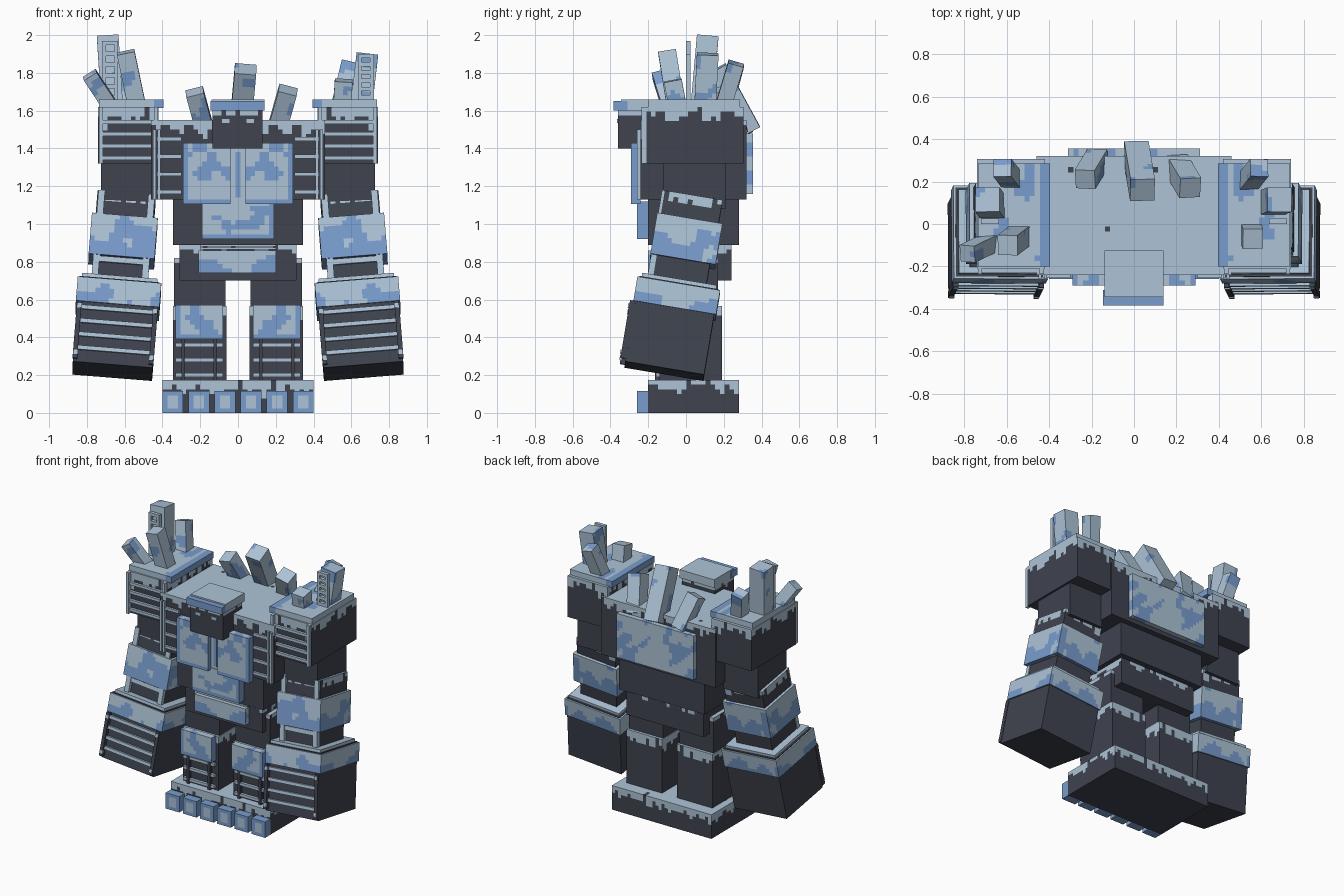
import bpy, bmesh
from mathutils import Matrix, Vector, noise

cube = bpy.data.objects.get("Cube")
if cube:
    bpy.data.objects.remove(cube)

DARK, LIGHT, BLUE = range(3)
CELL = 0.025


def material(name, rgb):
    m = bpy.data.materials.new(name)
    m.use_nodes = True
    m.diffuse_color = (*rgb, 1)
    m.node_tree.nodes["Principled BSDF"].inputs["Base Color"].default_value = (*rgb, 1)
    return m


MATS = [material("dark stone", (0.05, 0.057, 0.078)),
        material("pale snow", (0.42, 0.55, 0.68)),
        material("blue ice", (0.19, 0.335, 0.61))]


def part(name, boxes, rule, frame=None, side=1):
    """Boxes (lo, hi) in one mesh; rule is a colour or a function of face centre."""
    bm = bmesh.new()
    for lo, hi in boxes:
        lo, hi = Vector(lo), Vector(hi)
        size, mid = hi - lo, (lo + hi) / 2
        mid.x *= side
        piece = bmesh.new()
        bmesh.ops.create_cube(piece, size=1, matrix=Matrix.Translation(mid) @ Matrix.Diagonal((*size, 1)))
        if callable(rule):
            for axis in range(3):
                n = max(1, round(size[axis] / CELL))
                normal = Vector((0, 0, 0))
                normal[axis] = 1
                for i in range(1, n):
                    point = mid + normal * size[axis] * (i / n - 0.5)
                    bmesh.ops.bisect_plane(piece, geom=piece.verts[:] + piece.edges[:] + piece.faces[:],
                                           plane_co=point, plane_no=normal)
        for f in piece.faces:
            c = f.calc_center_median()
            c.x *= side
            f.material_index = rule(c) if callable(rule) else rule
        tmp = bpy.data.meshes.new("tmp")
        piece.to_mesh(tmp)
        piece.free()
        bm.from_mesh(tmp)
        bpy.data.meshes.remove(tmp)
    mesh = bpy.data.meshes.new(name)
    bm.to_mesh(mesh)
    bm.free()
    for m in MATS:
        mesh.materials.append(m)
    ob = bpy.data.objects.new(name, mesh)
    if frame is not None:
        ob.matrix_world = frame
    bpy.context.collection.objects.link(ob)
    return ob


def drips(top, depth):
    """Snow hanging down from height top over dark stone."""
    def rule(c):
        wave = noise.noise(Vector((c.x * 23 + 3.3, c.y * 23 + 1.7, top * 5)))
        return LIGHT if c.z > top - depth * (0.7 + 1.1 * wave) else DARK
    return rule


def patches(limit=0.12, scale=11, fade=None):
    """Snow with ice blotches; fade = (height, strength) turns lower areas icy."""
    def rule(c):
        v = noise.noise(c * scale + Vector((0.4, 0.7, 0.2)))
        if fade:
            v += (fade[0] - c.z) * fade[1]
        return BLUE if v > limit else LIGHT
    return rule


def plate(lo, hi, limit=0.12, rim=0.02):
    """Blotched plate with icy sides and a thin icy rim on two edges."""
    inner = patches(limit)

    def rule(c):
        edge = c.x > hi[0] - rim or c.x < lo[0] + 0.003 or c.z < lo[2] + rim
        return BLUE if edge else inner(c)
    return rule


def bars(x0, x1, y0, y1, z0, z1, count, thick=0.02):
    step = (z1 - z0 - thick) / (count - 1)
    return [((x0, y0, z0 + i * step), (x1, y1, z0 + i * step + thick)) for i in range(count)]


def rails(x0, x1, y0, y1, z0, z1, thick=0.02):
    return [((x0, y0, z0), (x0 + thick, y1, z1)), ((x1 - thick, y0, z0), (x1, y1, z1))]


def slab(name, lo, hi, rule, frame=None, side=1):
    return part(name, [(lo, hi)], rule, frame, side)


# Base and toes
slab("base", (-0.4, -0.2, 0), (0.4, 0.28, 0.175), drips(0.175, 0.07))
for i in range(6):
    x = -0.345 + i * 0.138
    lo, hi = (x - 0.055, -0.26, 0), (x + 0.055, -0.2, 0.115)
    slab("toe", lo, hi, lambda c, x=x: LIGHT if abs(c.x - x + 0.01) < 0.025 and 0.03 < c.z < 0.1 else BLUE)

# Torso
slab("pelvis", (-0.31, -0.16, 0.7), (0.31, 0.24, 0.89), drips(0.89, 0.04))
lo, hi = (-0.21, -0.2, 0.74), (0.2, -0.16, 0.86)
slab("belt_plate", lo, hi, patches(0.1, 9, (0.78, 6)))
part("waist_bars", bars(-0.2, 0.2, -0.18, -0.16, 0.865, 0.89, 2, 0.01), LIGHT)
slab("abdomen", (-0.345, -0.2, 0.89), (0.345, 0.28, 1.13), DARK)
lo, hi = (-0.19, -0.26, 0.92), (0.19, -0.2, 1.12)
slab("stomach_plate", lo, hi, plate(lo, hi, 0.15))
slab("chest", (-0.46, -0.24, 1.13), (0.46, 0.32, 1.55), drips(1.55, 0.07))
slab("breastbone", (-0.04, -0.255, 1.12), (0.04, -0.24, 1.42), LIGHT)
slab("breastbone_groove", (-0.012, -0.262, 1.14), (0.012, -0.255, 1.38), BLUE)
lo, hi = (-0.31, 0.32, 1.16), (0.31, 0.355, 1.48)
streaks = lambda c: BLUE if noise.noise(Vector(((c.x + c.z) * 11, (c.z - c.x) * 4, 0.6))) > 0.12 else LIGHT
slab("back_plate", lo, hi, streaks)

# Head
slab("head", (-0.135, -0.36, 1.4), (0.13, -0.14, 1.6), drips(1.6, 0.03))
slab("brow", (-0.145, -0.385, 1.6), (0.14, -0.31, 1.65), BLUE)
slab("head_snow", (-0.14, -0.345, 1.6), (0.14, -0.125, 1.66), LIGHT)

for s in (1, -1):
    tag = "left_" if s == 1 else "right_"
    add = lambda name, boxes, rule, frame=None: part(tag + name, boxes, rule, frame, s)

    add("eye", [((0.045, -0.366, 1.535), (0.085, -0.36, 1.555))], LIGHT)

    # Chest armour
    lo, hi = (0.04, -0.29, 1.105), (0.29, -0.24, 1.43)
    add("chest_plate", [(lo, hi)], plate(lo, hi, 0.14))
    add("chest_grille", bars(0.3, 0.43, -0.255, -0.24, 1.16, 1.46, 4)
        + rails(0.41, 0.45, -0.26, -0.24, 1.13, 1.5, 0.015), LIGHT)

    # Leg
    add("thigh", [((0.065, -0.12, 0.56), (0.34, 0.17, 0.82))], drips(0.82, 0.03))
    add("shin", [((0.06, -0.14, 0.175), (0.345, 0.19, 0.565))], drips(0.565, 0.07))
    lo, hi = (0.08, -0.19, 0.39), (0.33, -0.14, 0.57)
    add("knee_plate", [(lo, hi)], plate(lo, hi, 0.08))
    add("shin_grille", bars(0.08, 0.33, -0.16, -0.14, 0.19, 0.37, 3), LIGHT)
    add("shin_rails", rails(0.11, 0.3, -0.165, -0.14, 0.175, 0.39), DARK)

    # Shoulder
    add("shoulder", [((0.42, -0.21, 1.32), (0.74, 0.305, 1.62))], drips(1.62, 0.08))
    lo, hi = (0.395, -0.2, 1.615), (0.735, 0.285, 1.66)
    edge = lambda c: BLUE if c.x < 0.44 or (c.z > 1.65 and noise.noise(c * 9) > 0.3) else LIGHT
    add("shoulder_snow", [(lo, hi)], edge)
    add("shoulder_grille", bars(0.44, 0.72, -0.228, -0.21, 1.34, 1.55, 4)
        + rails(0.425, 0.735, -0.235, -0.21, 1.32, 1.62), LIGHT)
    add("upper_arm", [((0.45, -0.12, 1.08), (0.725, 0.21, 1.32))], DARK)

    # Forearm and fist share one tilted frame, hanging below the elbow
    up = Vector((-0.075 * s, 0.155, 0.92))
    arm = Matrix.Translation((0.59 * s, 0.04, 1.14)) @ Vector((0, 0, 1)).rotation_difference(up).to_matrix().to_4x4()
    box = lambda r, z0, z1: [((-r, -r, z0), (r, r, z1))]
    add("forearm", box(0.145, -0.5, -0.01), DARK, arm)
    add("elbow_snow", box(0.155, -0.13, 0), drips(0, 0.06), arm)
    add("forearm_band", box(0.175, -0.345, -0.125), patches(0.15, 9, (-0.21, 4)), arm)
    add("forearm_rails", rails(-0.15, 0.15, -0.17, -0.14, -0.49, 0, 0.035), LIGHT, arm)
    add("forearm_bars", bars(-0.15, 0.15, -0.165, -0.14, -0.49, -0.35, 2, 0.03), LIGHT, arm)
    add("wrist_snow", box(0.2, -0.49, -0.455), LIGHT, arm)
    add("fist", box(0.212, -0.935, -0.475), DARK, arm)
    add("fist_band", box(0.222, -0.61, -0.48), patches(0.12, 9, (-0.55, 7)), arm)
    add("fist_bars", bars(-0.2, 0.2, -0.23, -0.21, -0.87, -0.63, 4, 0.022), LIGHT, arm)
    add("fist_rails", rails(-0.215, 0.215, -0.24, -0.21, -0.92, -0.61, 0.025), DARK, arm)
    add("fist_bolts", [((x - 0.012, -0.246, z), (x + 0.012, -0.235, z + 0.024))
                       for x in (-0.2, 0.2) for z in (-0.9, -0.65)], LIGHT, arm)

    # Ruined window frame on the shoulder
    top = 1.9 if s == 1 else 1.97
    add("window_frame", rails(0.635, 0.72, 0, 0.025, 1.64, top)
        + bars(0.635, 0.72, 0, 0.025, 1.66, top, 6, 0.022), LIGHT)


def crystal(name, a, b, width):
    a, b = Vector(a), Vector(b)
    d = b - a
    frame = Matrix.Translation(a) @ Vector((0, 0, 1)).rotation_difference(d).to_matrix().to_4x4()
    shift = a * 5
    rule = lambda c: BLUE if noise.noise(c * 9 + shift) > 0.28 else LIGHT
    slab(name, (-width / 2, -width / 2, 0), (width / 2, width / 2, d.length), rule, frame)


# Ice crystals on the back and shoulders
crystal("back_crystal_centre", (0.01, 0.34, 1.49), (0.04, 0.16, 1.82), 0.115)
crystal("back_crystal_right", (-0.17, 0.31, 1.48), (-0.23, 0.21, 1.7), 0.095)
crystal("back_crystal_left", (0.2, 0.28, 1.48), (0.265, 0.17, 1.71), 0.1)
crystal("right_crystal_tall", (-0.665, 0.08, 1.6), (-0.69, 0.115, 1.995), 0.115)
crystal("right_crystal_front", (-0.53, -0.05, 1.6), (-0.595, -0.1, 1.91), 0.095)
crystal("right_crystal_outer", (-0.66, -0.08, 1.6), (-0.785, -0.14, 1.79), 0.08)
crystal("right_crystal_back", (-0.57, 0.2, 1.6), (-0.62, 0.265, 1.84), 0.085)
crystal("left_crystal_tall", (0.65, 0.1, 1.6), (0.685, 0.115, 1.9), 0.115)
crystal("left_crystal_back", (0.53, 0.19, 1.6), (0.59, 0.265, 1.85), 0.085)
crystal("left_crystal_front", (0.55, -0.04, 1.6), (0.56, -0.07, 1.76), 0.095)
